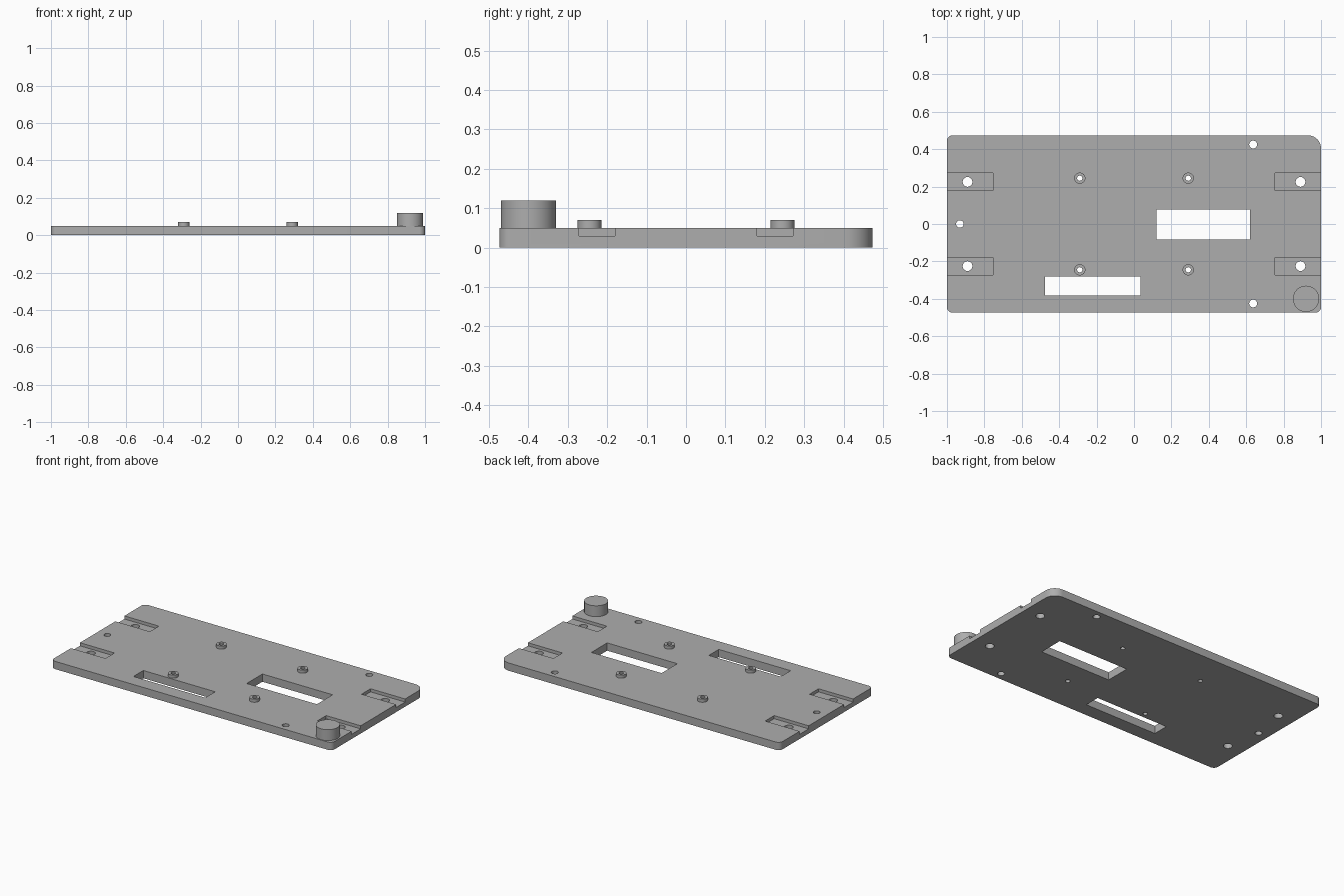
import bpy, bmesh, math

if "Cube" in bpy.data.objects:
    bpy.data.objects.remove(bpy.data.objects["Cube"])

T = 0.05  # plate thickness
gray = bpy.data.materials.new("gray")
gray.diffuse_color = (0.42, 0.42, 0.42, 1)
gray.use_nodes = True
gray.node_tree.nodes["Principled BSDF"].inputs["Base Color"].default_value = gray.diffuse_color


def prism(name, outline, z0, z1):
    """Extrude a counter-clockwise outline from z0 to z1."""
    bm = bmesh.new()
    low = [bm.verts.new((x, y, z0)) for x, y in outline]
    high = [bm.verts.new((x, y, z1)) for x, y in outline]
    bm.faces.new(low[::-1])
    bm.faces.new(high)
    n = len(low)
    for i in range(n):
        j = (i + 1) % n
        bm.faces.new((low[i], low[j], high[j], high[i]))
    me = bpy.data.meshes.new(name)
    bm.to_mesh(me)
    bm.free()
    me.materials.append(gray)
    ob = bpy.data.objects.new(name, me)
    bpy.context.collection.objects.link(ob)
    return ob


def circle(x, y, r, n=32):
    return [(x + r * math.cos(2 * math.pi * i / n), y + r * math.sin(2 * math.pi * i / n))
            for i in range(n)]


def rect(x0, x1, y0, y1):
    return [(x0, y0), (x1, y0), (x1, y1), (x0, y1)]


def rounded(hx, hy, radii, n=10):
    """Rounded rectangle; radii start at the back right and go counter-clockwise."""
    pts = []
    for q, ((sx, sy), r) in enumerate(zip([(1, 1), (-1, 1), (-1, -1), (1, -1)], radii)):
        for i in range(n + 1):
            a = math.pi / 2 * (q + i / n)
            pts.append((sx * (hx - r) + r * math.cos(a), sy * (hy - r) + r * math.sin(a)))
    return pts


def cut(ob, outlines, z0, z1):
    """Subtract a prism for every outline, then drop the cutters."""
    for o in outlines:
        c = prism("cutter", o, z0, z1)
        c.hide_render = True
        m = ob.modifiers.new("cut", 'BOOLEAN')
        m.operation, m.solver, m.object = 'DIFFERENCE', 'EXACT', c
        bpy.context.view_layer.objects.active = ob
        bpy.ops.object.modifier_apply(modifier=m.name)
        bpy.data.objects.remove(c)


def smooth(ob):
    bpy.ops.object.select_all(action='DESELECT')
    ob.select_set(True)
    bpy.context.view_layer.objects.active = ob
    bpy.ops.object.shade_smooth_by_angle(angle=math.radians(30))


posts = [(x, y) for x in (-0.29, 0.29) for y in (-0.245, 0.245)]

# Base plate with one larger corner
plate = prism("base_plate", rounded(1, 0.474, [0.07, 0.03, 0.03, 0.03]), 0, T)

# Shallow end slots
slots = []
for s in (-1, 1):
    y0, y1 = sorted((s * 0.18, s * 0.272))
    slots += [rect(-1.1, -0.754, y0, y1), rect(0.754, 1.1, y0, y1)]
cut(plate, slots, 0.03, 0.1)

# Rectangular windows and screw holes
holes = [rect(0.12, 0.62, -0.083, 0.077), rect(-0.477, 0.035, -0.383, -0.282)]
holes += [circle(x, y, 0.026) for x in (-0.89, 0.89) for y in (-0.225, 0.225)]
holes += [circle(0.637, y, 0.021) for y in (-0.425, 0.425)]
holes += [circle(-0.931, 0, 0.02)]
holes += [circle(x, y, 0.014) for x, y in posts]
cut(plate, holes, -0.1, 0.2)
smooth(plate)

# Hollow standoffs
for x, y in posts:
    post = prism("standoff", circle(x, y, 0.03), T, 0.07)
    cut(post, [circle(x, y, 0.014)], 0, 0.2)
    smooth(post)

# Tall corner peg
smooth(prism("corner_peg", circle(0.92, -0.4, 0.07, 48), T, 0.12))
